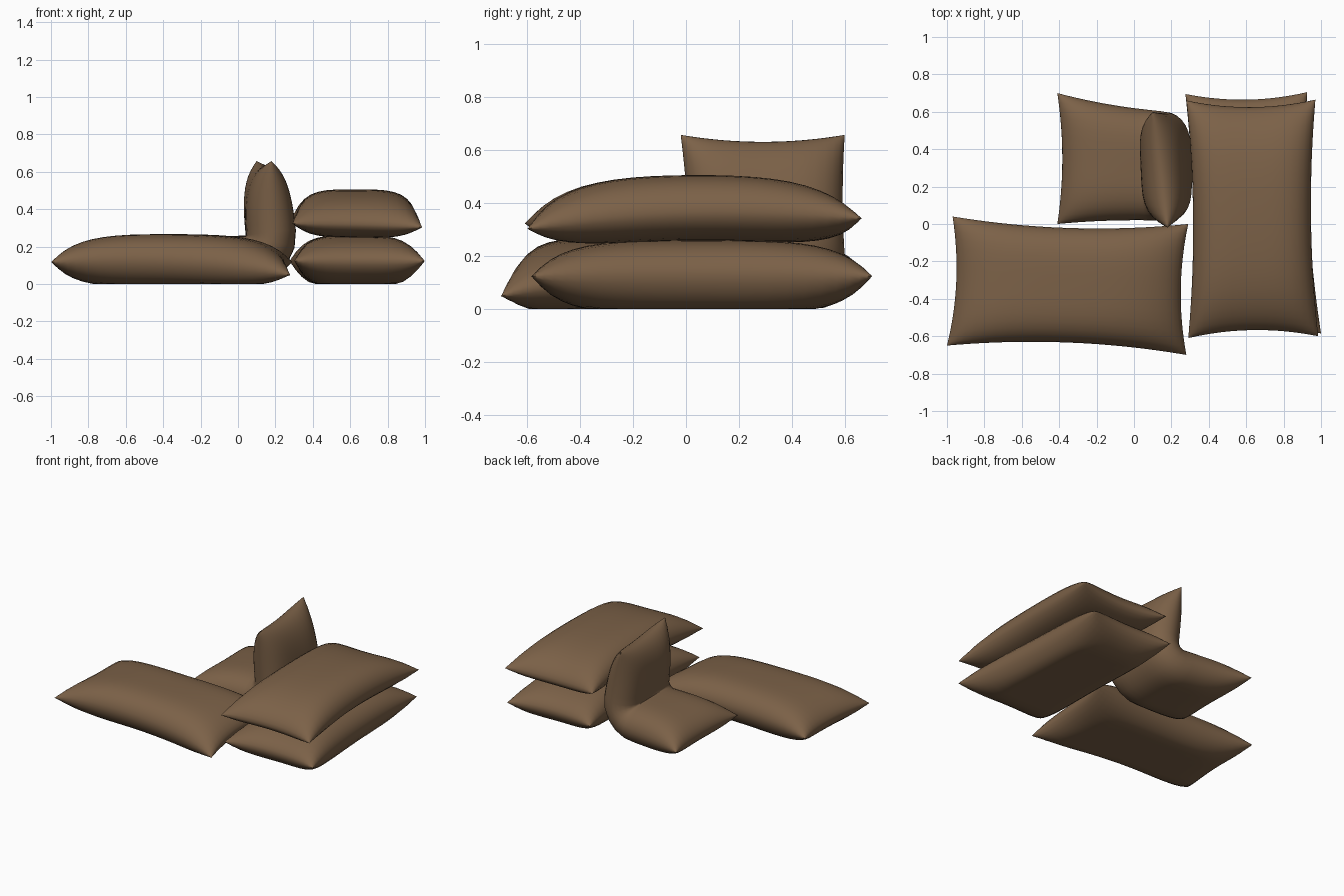
import bpy, bmesh, math
from mathutils import Vector

if "Cube" in bpy.data.objects:
    bpy.data.objects.remove(bpy.data.objects["Cube"])

cloth = bpy.data.materials.new("brown burlap")
cloth.diffuse_color = (0.20, 0.12, 0.064, 1)
cloth.use_nodes = True
cloth.node_tree.nodes["Principled BSDF"].inputs["Base Color"].default_value = cloth.diffuse_color


def fullness(u, v):
    """Stuffing profile: full in the middle, zero along the seam."""
    return ((1 - abs(u) ** 4) * (1 - abs(v) ** 4)) ** 0.55


def pillow(name, place, up, down, nu, nv):
    """Two stuffed sheets joined at a seam; place(u, v, h) bends them into position."""
    bm = bmesh.new()
    rings = []
    for side in (up, -down):
        grid = []
        for j in range(nv + 1):
            row = []
            for i in range(nu + 1):
                u = math.sin(math.pi / 2 * (2 * i / nu - 1))
                v = math.sin(math.pi / 2 * (2 * j / nv - 1))
                rim = i in (0, nu) or j in (0, nv)
                if rim and rings:
                    row.append(rings[0][j][i])
                else:
                    h = 0 if rim else side * fullness(u, v)
                    row.append(bm.verts.new(place(u, v, h)))
            grid.append(row)
        rings.append(grid)
    for k, g in enumerate(rings):
        for j in range(nv):
            for i in range(nu):
                f = [g[j][i], g[j][i + 1], g[j + 1][i + 1], g[j + 1][i]]
                bm.faces.new(f if k == 0 else f[::-1])
    bmesh.ops.recalc_face_normals(bm, faces=bm.faces)
    me = bpy.data.meshes.new(name)
    bm.to_mesh(me)
    bm.free()
    me.materials.append(cloth)
    ob = bpy.data.objects.new(name, me)
    bpy.context.collection.objects.link(ob)
    bpy.ops.object.select_all(action='DESELECT')
    ob.select_set(True)
    bpy.context.view_layer.objects.active = ob
    bpy.ops.object.shade_smooth_by_angle(angle=math.radians(60))


def lying(corners, seam_z, arch_u, arch_v, pinch_u, pinch_v, floor):
    """Placement of a flat bag; corners are (x, y, droop): FL, FR, BR, BL."""
    def place(u, v, h):
        a = (1 + u * (1 - pinch_u * (1 - v * v))) / 2
        b = (1 + v * (1 - pinch_v * (1 - u * u))) / 2
        w = ((1 - a) * (1 - b), a * (1 - b), a * b, (1 - a) * b)
        x = sum(k * c[0] for k, c in zip(w, corners))
        y = sum(k * c[1] for k, c in zip(w, corners))
        z = seam_z - arch_u * u * u - arch_v * v * v
        z += sum(k ** 3 * c[2] for k, c in zip(w, corners))
        return Vector((x, y, max(floor, z + h)))
    return place


def folded(u, v, h):
    """Placement of the bag that lies flat, then bends up against the stack."""
    v2 = v * (1 - 0.05 * (1 - u * u))
    u2 = u * (1 - 0.09 * (1 - v * v))
    t = (1 + v2) / 2
    flat, r = 0.45, 0.14
    arc = r * math.radians(96)
    s = t * (flat + arc + 0.385)
    if s < flat:
        x, z, ang = -0.41 + s, 0.12, 0
    else:
        ang = min((s - flat) / r, math.radians(96))
        rest = max(0, s - flat - arc)
        x = 0.04 + r * math.sin(ang) + rest * math.cos(ang)
        z = 0.26 - r * math.cos(ang) + rest * math.sin(ang)
    x -= 0.04 * u * t ** 4
    low, high = -0.02 * t, 0.70 - 0.16 * t + 0.06 * t * t
    y = low + (high - low) * (1 + u2) / 2
    return Vector((x - h * math.sin(ang), y, max(0.0, z + h * math.cos(ang))))


# left bag, front right corner drooping
pillow("left_bag", lying(
    [(-1.0, -0.65, 0), (0.28, -0.70, -0.07), (0.29, 0.0, 0), (-0.97, 0.04, 0)],
    0.132, 0.015, 0.0, 0.055, 0.12, 0.0), 0.135, 0.145, 24, 18)

# right stack: lower bag
pillow("lower_right_bag", lying(
    [(0.30, -0.585, 0), (1.0, -0.585, 0), (0.925, 0.705, 0), (0.275, 0.695, 0)],
    0.128, 0.0, 0.005, 0.09, 0.055, 0.0), 0.132, 0.15, 18, 24)

# right stack: upper bag, sagging at both ends
pillow("upper_right_bag", lying(
    [(0.29, -0.61, 0), (0.985, -0.60, -0.02), (0.97, 0.665, 0.02), (0.28, 0.66, 0.02)],
    0.367, 0.0, 0.045, 0.09, 0.06, 0.0), 0.138, 0.11, 18, 24)

# back bag, folded up against the stack
pillow("folded_back_bag", folded, 0.138, 0.13, 18, 32)
